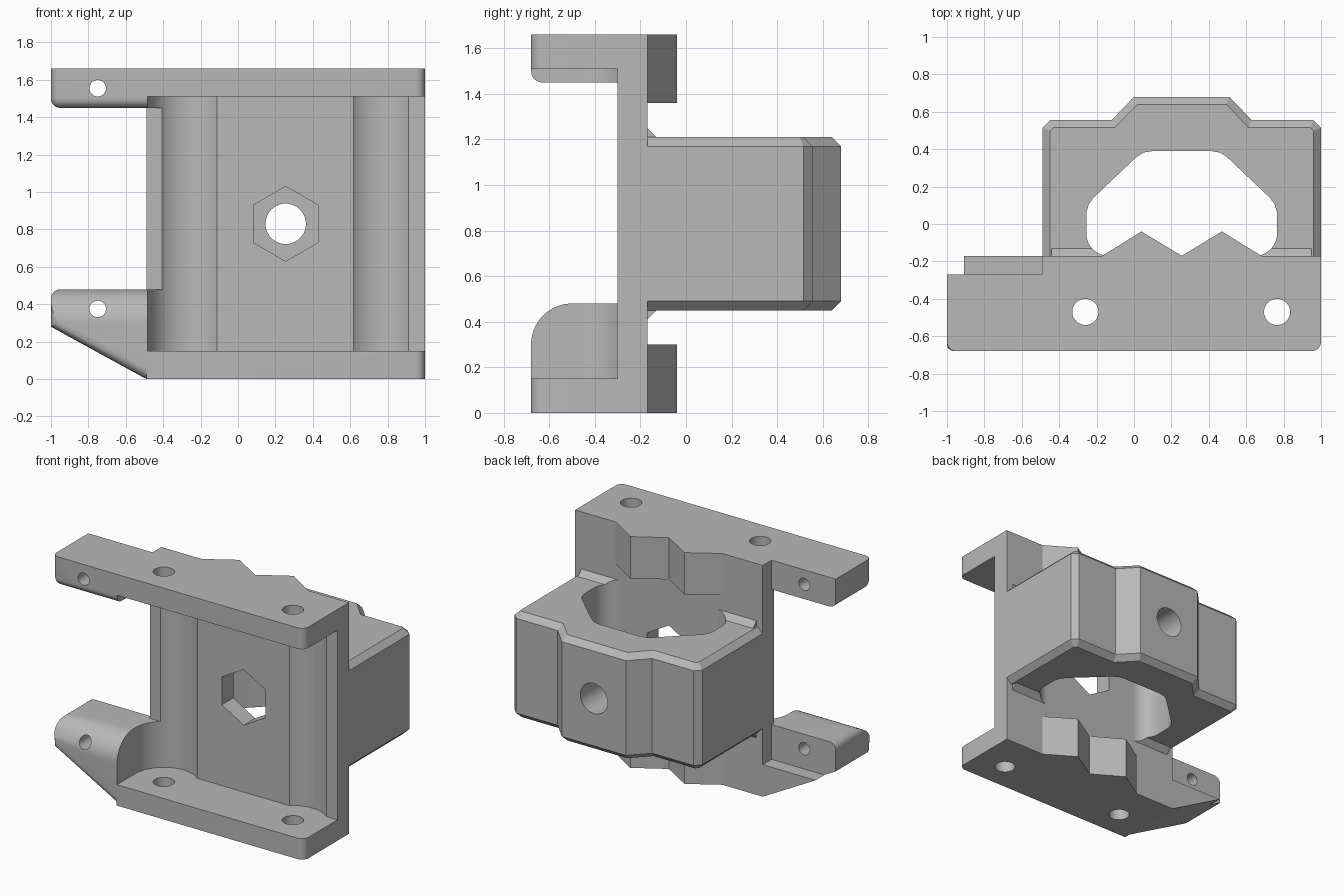
import bpy, bmesh
from math import cos, sin, pi

if "Cube" in bpy.data.objects:
    bpy.data.objects.remove(bpy.data.objects["Cube"], do_unlink=True)

grey = bpy.data.materials.new("plain grey")
grey.use_nodes = True
grey.diffuse_color = (0.48, 0.48, 0.48, 1)
grey.node_tree.nodes["Principled BSDF"].inputs["Base Color"].default_value = (0.48, 0.48, 0.48, 1)

MID = 0.255          # centre line of the clamp
HOLES = (-0.26, 0.765)


def arc(cx, cy, r, start, end, n=10):
    """Points on an arc, angles in quarter turns."""
    steps = [(start + (end - start) * i / n) * pi / 2 for i in range(n + 1)]
    return [(cx + r * cos(a), cy + r * sin(a)) for a in steps]


def circle(cx, cy, r, n=48, start=0):
    return arc(cx, cy, r, start, start + 4, n)[:-1]


def mirrored(half):
    return half + [(2 * MID - x, y) for x, y in reversed(half)]


def prism(name, pts, axis, lo, hi):
    """Extrude a flat outline along one axis."""
    place = {"x": lambda a, b, t: (t, a, b),
             "y": lambda a, b, t: (a, t, b),
             "z": lambda a, b, t: (a, b, t)}[axis]
    bm = bmesh.new()
    low = [bm.verts.new(place(a, b, lo)) for a, b in pts]
    high = [bm.verts.new(place(a, b, hi)) for a, b in pts]
    bm.faces.new(low)
    bm.faces.new(high)
    for i in range(len(pts)):
        j = (i + 1) % len(pts)
        bm.faces.new((low[i], low[j], high[j], high[i]))
    bmesh.ops.recalc_face_normals(bm, faces=bm.faces)
    mesh = bpy.data.meshes.new(name)
    bm.to_mesh(mesh)
    bm.free()
    mesh.materials.append(grey)
    ob = bpy.data.objects.new(name, mesh)
    bpy.context.collection.objects.link(ob)
    return ob


def box(name, x0, x1, y0, y1, z0, z1):
    return prism(name, [(x0, y0), (x1, y0), (x1, y1), (x0, y1)], "z", z0, z1)


def bevel(ob, test, width, segments):
    """Bevel the edges whose two ends both pass the test."""
    bm = bmesh.new()
    bm.from_mesh(ob.data)
    edges = [e for e in bm.edges if test(e.verts[0].co, e.verts[1].co)]
    bmesh.ops.bevel(bm, geom=edges, offset=width, segments=segments,
                    profile=0.5, affect="EDGES")
    bm.to_mesh(ob.data)
    bm.free()


def combine(ob, other, operation):
    """Apply a boolean and remove the second object."""
    other.hide_render = True
    mod = ob.modifiers.new("combine", "BOOLEAN")
    mod.operation, mod.solver, mod.object = operation, "EXACT", other
    bpy.context.view_layer.objects.active = ob
    bpy.ops.object.modifier_apply(modifier=mod.name)
    bpy.data.objects.remove(other, do_unlink=True)


def near(a, b):
    return abs(a - b) < 1e-4


# Upright plate with a flange at both ends
bracket = box("bracket", -0.49, 1, -0.30, -0.17, 0, 1.66)
for z0, z1 in ((0, 0.15), (1.51, 1.66)):
    flange = box("flange", -0.49, 1, -0.68, -0.17, z0, z1)
    bevel(flange, lambda a, b: near(a.x, 1) and near(b.x, 1)
          and near(a.y, -0.68) and near(b.y, -0.68), 0.05, 6)
    combine(bracket, flange, "UNION")

# Upper arm, rounded along its lower front edges
upper = box("upper_arm", -1, -0.38, -0.68, -0.27, 1.45, 1.66)
bevel(upper, lambda a, b: (near(a.y, -0.68) and near(b.y, -0.68)
      and near(a.z, 1.45) and near(b.z, 1.45))
      or (near(a.x, -1) and near(b.x, -1)
          and (near(a.z, 1.45) and near(b.z, 1.45)
               or near(a.y, -0.68) and near(b.y, -0.68))), 0.05, 6)
combine(bracket, upper, "UNION")

# Lower arm: sloped underside, domed front
lower = prism("lower_arm", [(-1, 0.28), (-0.49, 0), (-0.38, 0), (-0.38, 0.48)]
              + arc(-0.95, 0.43, 0.05, 1, 2, 6), "y", -0.68, -0.27)
bevel(lower, lambda a, b: near(a.y, -0.68) and near(b.y, -0.68)
      and a.x < -0.48 and b.x < -0.48
      and (max(a.z, b.z) < 0.29 or near(a.x, -1) and near(b.x, -1)), 0.05, 6)
dome = prism("dome", [(-0.68, -0.1), (-0.2, -0.1), (-0.2, 0.48)]
             + arc(-0.5, 0.30, 0.18, 1, 2, 14), "x", -1.1, -0.3)
combine(lower, dome, "INTERSECT")
combine(bracket, lower, "UNION")

# Low ledge behind the lower arm
ledge = prism("ledge", [(-0.91, 0.23), (-0.49, 0), (-0.45, 0), (-0.45, 0.23)],
              "y", -0.35, -0.17)
combine(bracket, ledge, "UNION")

# Zigzag gripping teeth at both ends of the plate
for z0, z1 in ((0, 0.30), (1.36, 1.66)):
    half = [(MID, -0.17), (0.47, -0.04), (0.68, -0.17), (0.68, -0.22)]
    teeth = prism("teeth", mirrored(half)[:-1], "z", z0, z1)
    combine(bracket, teeth, "UNION")

# Clamp block with chamfered rims
half = [(1, -0.25), (1, 0.515), (0.96, 0.555), (0.63, 0.555), (0.51, 0.68)]
clamp = prism("clamp", mirrored(half), "z", 0.45, 1.21)
bevel(clamp, lambda a, b: near(a.z, b.z) and a.y + b.y > -0.4, 0.04, 1)
root = prism("clamp_root", [(-0.24, 0.41), (-0.17, 0.41), (-0.125, 0.455),
                            (-0.125, 1.205), (-0.17, 1.25), (-0.24, 1.25)],
             "x", -0.44, 0.95)
combine(clamp, root, "UNION")

# Opening through the clamp and its bolt hole
half = arc(0.645, -0.05, 0.12, -1, 0, 12) + [
    (0.765, 0.06), (0.752, 0.105), (0.727, 0.14),
    (0.50, 0.355), (0.46, 0.382), (0.41, 0.39)]
opening = prism("opening_cutter", mirrored(half), "z", 0.3, 1.4)
combine(clamp, opening, "DIFFERENCE")
bolt = prism("bolt_cutter", circle(MID, 0.83, 0.108), "y", 0.2, 0.9)
combine(clamp, bolt, "DIFFERENCE")
combine(bracket, clamp, "UNION")

# Screw head pockets between the flanges, with holes through the flanges
for x in HOLES:
    pocket = prism("pocket_cutter", arc(x, -0.47, 0.225, 0, 2, 24)
                   + [(x - 0.225, -0.8), (x + 0.225, -0.8)], "z", 0.15, 1.51)
    combine(bracket, pocket, "DIFFERENCE")
    hole = prism("hole_cutter", circle(x, -0.47, 0.07, 32), "z", -0.1, 1.8)
    combine(bracket, hole, "DIFFERENCE")

# Cross holes in the arms
for z in (0.375, 1.555):
    hole = prism("pin_cutter", circle(-0.75, z, 0.044, 32), "y", -0.8, 0)
    combine(bracket, hole, "DIFFERENCE")

# Hexagonal nut window through the plate
nut = prism("nut_cutter", circle(MID, 0.83, 0.2, 6, 1), "y", -0.5, 0)
combine(bracket, nut, "DIFFERENCE")

bpy.ops.object.select_all(action="DESELECT")
bracket.select_set(True)
bpy.context.view_layer.objects.active = bracket
bpy.ops.object.shade_smooth_by_angle(angle=pi / 6)
